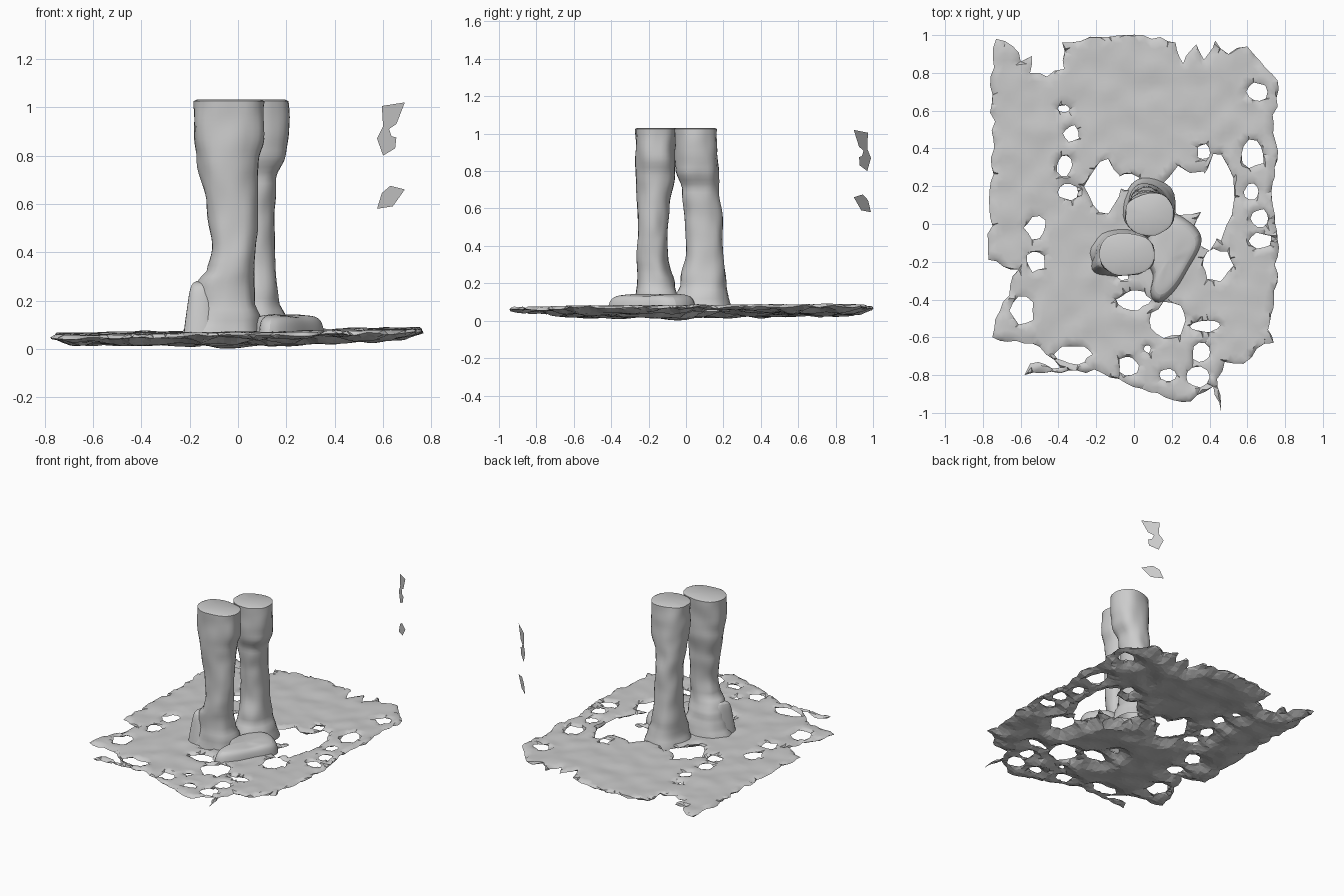
import bpy, math, random
from mathutils import Vector, noise
from mathutils.geometry import delaunay_2d_cdt
from mathutils.kdtree import KDTree

if "Cube" in bpy.data.objects:
    bpy.data.objects.remove(bpy.data.objects["Cube"])

random.seed(4)


def make(name, verts, faces, angle=45):
    me = bpy.data.meshes.new(name)
    me.from_pydata(verts, [], faces)
    me.update()
    ob = bpy.data.objects.new(name, me)
    bpy.context.collection.objects.link(ob)
    bpy.ops.object.select_all(action='DESELECT')
    bpy.context.view_layer.objects.active = ob
    ob.select_set(True)
    bpy.ops.object.shade_smooth_by_angle(angle=math.radians(angle))
    return ob


def in_poly(p, poly):
    hit = False
    for a, b in zip(poly, poly[1:] + poly[:1]):
        if (a[1] > p[1]) != (b[1] > p[1]):
            if p[0] < (b[0] - a[0]) * (p[1] - a[1]) / (b[1] - a[1]) + a[0]:
                hit = not hit
    return hit


def bump(x, y, z, scale, amount):
    return noise.noise(Vector((x, y, z)) * scale) * amount


# Ragged ground sheet: outline and holes
corners = [(-.73, .98), (-.64, .94), (-.60, .86), (-.54, .89), (-.55, .80), (-.46, .78), (-.37, .82),
           (-.38, .96), (-.18, .99), (.14, .99), (.22, .96), (.26, .85), (.33, .95), (.37, .87),
           (.43, .97), (.50, .90), (.60, .94), (.67, .86), (.76, .76), (.74, .53), (.76, .34),
           (.73, .13), (.76, -.08), (.74, -.40), (.71, -.56), (.74, -.63), (.65, -.66), (.58, -.74),
           (.48, -.73), (.44, -.82), (.46, -.99), (.42, -.86), (.30, -.94), (.08, -.89), (-.08, -.82),
           (-.21, -.77), (-.39, -.79), (-.58, -.80), (-.55, -.74), (-.39, -.76), (-.50, -.65),
           (-.75, -.60), (-.71, -.46), (-.61, -.24), (-.77, -.19), (-.74, .40), (-.76, .78)]
outline = []
for a, b in zip(corners, corners[1:] + corners[:1]):
    a, b = Vector(a), Vector(b)
    n = max(1, round((b - a).length / .045))
    for i in range(n):
        side = Vector((b.y - a.y, a.x - b.x)).normalized()
        wobble = random.uniform(-.015, .012) if i else 0
        p = a.lerp(b, i / n) + side * wobble
        outline.append((p.x, p.y))

hole_data = [(-.37, .61, .03, .02), (-.33, .48, .04, .04), (-.37, .31, .04, .05), (-.35, .17, .05, .04),
             (-.52, -.02, .055, .055), (-.52, -.20, .05, .05), (-.59, -.46, .06, .07),
             (-.32, -.69, .09, .05), (.65, .70, .05, .05), (.63, .37, .06, .07), (.37, .38, .035, .04),
             (.62, .17, .04, .04), (.67, .03, .045, .045), (.44, -.22, .075, .08), (.67, -.09, .06, .04),
             (0, -.40, .08, .05), (.18, -.51, .09, .085), (.38, -.54, .07, .03),
             (.36, -.68, .05, .05), (.33, -.81, .06, .05), (-.03, -.75, .05, .05), (.07, -.66, .02, .02),
             (.18, -.80, .04, .03), (-.16, .20, .09, .13), (.27, .17, .14, .12), (.44, .14, .08, .2),
             (.38, -.03, .06, .1), (-.03, .22, .06, .04), (-.06, -.27, .03, .03)]
holes = []
for cx, cy, rx, ry in hole_data:
    n = 10 if rx < .07 else 14
    loop = []
    for i in range(n):
        t = math.tau * i / n
        r = random.uniform(.85, 1.2)
        loop.append((cx + rx * r * math.cos(t), cy + ry * r * math.sin(t)))
    holes.append(loop)

pts, edges = [], []
for loop in [outline] + holes:
    s = len(pts)
    pts += [Vector(p) for p in loop]
    edges += [(s + i, s + (i + 1) % len(loop)) for i in range(len(loop))]
for i in range(-26, 27):
    for j in range(-33, 34):
        pts.append(Vector((i * .03 + random.uniform(-.008, .008), j * .03 + random.uniform(-.008, .008))))
flat, _, tris, *_ = delaunay_2d_cdt(pts, edges, [], 0, 1e-5)

keep, count = [], {}
for t in tris:
    c = (flat[t[0]] + flat[t[1]] + flat[t[2]]) / 3
    if in_poly(c, outline) and not any(in_poly(c, h) for h in holes):
        keep.append(t)
        for k in range(3):
            e = frozenset((t[k], t[(k + 1) % 3]))
            count[e] = count.get(e, 0) + 1
rim = {v for e, n in count.items() if n == 1 for v in e}
tree = KDTree(len(rim))
for v in rim:
    tree.insert((flat[v].x, flat[v].y, 0), v)
tree.balance()

# Thin closed shell: fine top, faceted underside, both meeting at the rims
verts, top, under = [], {}, {}
for v in sorted({v for t in keep for v in t}):
    x, y = flat[v]
    d = tree.find((x, y, 0))[2]
    f = min(1, d / .08)
    zt = .072 + .016 * x + .006 * y + bump(x, y, 0, 9, .008)
    top[v] = under[v] = len(verts)
    if v in rim:
        verts.append((x, y, zt - .012 + bump(x, y, 3, 14, .015)))
    else:
        verts.append((x, y, zt))
        under[v] = len(verts)
        deep = .034 + .016 * math.exp(-8 * ((x - .1) ** 2 + (y + .1) ** 2)) + bump(x, y, 7, 7, .016)
        verts.append((x, y, max(.002, zt - .01 - deep * f)))
faces = [[top[i] for i in t] for t in keep] + [[under[i] for i in reversed(t)] for t in keep]
ground = make("ground_sheet", verts, faces)
for p in ground.data.polygons[len(keep):]:
    p.use_smooth = False


# Lumpy columns lofted from (z, x_min, x_max, y_min, y_max)
def column(name, prof, seed, rough=.012, sides=28, rings=44):
    verts, faces = [], []
    for r in range(rings):
        z = prof[0][0] + (prof[-1][0] - prof[0][0]) * r / (rings - 1)
        k = next((i for i in range(len(prof) - 2) if z <= prof[i + 1][0]), len(prof) - 2)
        a, b = prof[k], prof[k + 1]
        f = (z - a[0]) / (b[0] - a[0])
        f = f * f * (3 - 2 * f)
        x0, x1, y0, y1 = (a[i] + (b[i] - a[i]) * f for i in range(1, 5))
        for s in range(sides):
            t = math.tau * s / sides
            c, sn = math.cos(t), math.sin(t)
            c, sn = (math.copysign(abs(q) ** .9, q) for q in (c, sn))
            g = 1 + bump(c, sn, z * 5 + seed, 1.6, rough * 8)
            verts.append(((x0 + x1) / 2 + (x1 - x0) / 2 * c * g,
                          (y0 + y1) / 2 + (y1 - y0) / 2 * sn * g, z))
    for r in range(rings - 1):
        for s in range(sides):
            q = (s + 1) % sides
            faces.append((r * sides + s, r * sides + q, (r + 1) * sides + q, (r + 1) * sides + s))
    last = (rings - 1) * sides
    ring = [Vector(v) for v in verts[last:]]
    mid = sum(ring, Vector()) / sides
    inner = len(verts)
    verts += [tuple(mid + (v - mid) * .9 + Vector((0, 0, .006))) for v in ring]
    verts.append((mid.x, mid.y, prof[-1][0] + .002))
    for s in range(sides):
        q = (s + 1) % sides
        faces += [(last + s, last + q, inner + q, inner + s), (inner + s, inner + q, inner + sides)]
    return make(name, verts, faces)


column("front_column", [(.05, -.23, .11, -.28, -.03), (.12, -.20, .10, -.27, -.04),
                        (.20, -.185, .07, -.26, -.06), (.28, -.165, .065, -.26, -.085),
                        (.32, -.125, .065, -.26, -.095), (.42, -.11, .075, -.26, -.10),
                        (.60, -.135, .08, -.26, -.09), (.78, -.17, .09, -.265, -.06),
                        (.87, -.18, .11, -.27, -.055), (1.025, -.19, .11, -.27, -.05)], 0)
column("rear_column", [(.05, -.06, .22, -.07, .24), (.12, -.04, .20, -.06, .23),
                       (.20, -.03, .17, -.03, .22), (.36, -.02, .155, 0, .20),
                       (.55, -.02, .15, -.005, .19), (.70, -.03, .16, -.025, .18),
                       (.80, -.04, .20, -.05, .175), (.90, -.05, .21, -.055, .165),
                       (1.025, -.05, .21, -.06, .16)], 9)


# Low lumps spreading over the ground, built as shrinking rings
def lump(name, poly, levels):
    n = len(poly)
    mid = sum((Vector(p) for p in poly), Vector((0, 0))) / n
    verts, faces = [], []
    for z, s in levels:
        for p in poly:
            q = mid + (Vector(p) - mid) * s
            verts.append((q.x, q.y, z + bump(q.x, q.y, 1, 11, .02)))
    for r in range(len(levels) - 1):
        for i in range(n):
            j = (i + 1) % n
            faces.append((r * n + i, r * n + j, (r + 1) * n + j, (r + 1) * n + i))
    verts.append((mid.x, mid.y, levels[-1][0]))
    base = (len(levels) - 1) * n
    faces += [(base + i, base + (i + 1) % n, len(verts) - 1) for i in range(n)]
    ob = make(name, verts, faces)
    ob.modifiers.new("soften", 'SUBSURF').levels = 2
    ob.modifiers["soften"].render_levels = 2


lump("base_slab", [(.18, .07), (.06, -.03), (.05, -.20), (.12, -.27), (.07, -.36), (.12, -.45),
                   (.23, -.35), (.29, -.23), (.35, -.14), (.37, -.05), (.27, .04)],
     [(.055, 1), (.10, .97), (.135, .85), (.14, .5)])
lump("side_bulge", [(-.05, -.08), (-.17, -.08), (-.21, -.16), (-.24, -.25), (-.17, -.28), (-.06, -.26)],
     [(.055, 1), (.12, .9), (.2, .75), (.28, .6)])


# Loose fragments floating on one slanted vertical plane
def fragment(name, outline):
    make(name, [(x, .985 - .8 * (x - .58), z) for x, z in outline], [range(len(outline))])


fragment("fragment_top", [(.595, 1.005), (.69, 1.02), (.655, .93), (.625, .91), (.60, .92)])
fragment("fragment_middle", [(.60, .92), (.625, .91), (.635, .88), (.655, .875), (.65, .83),
                             (.60, .80), (.575, .87)])
fragment("fragment_low", [(.575, .58), (.595, .645), (.63, .675), (.69, .66), (.64, .59)])
